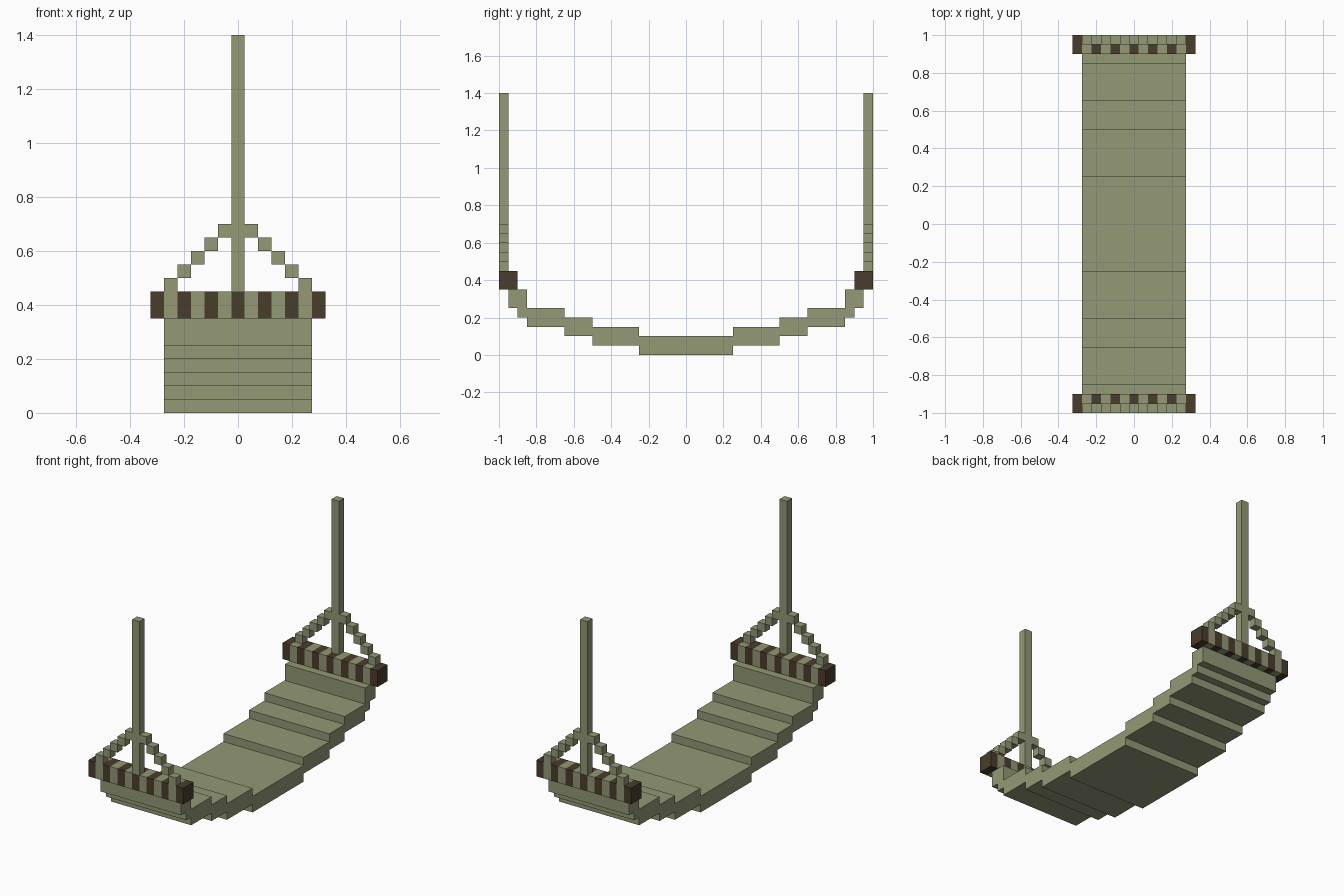
import bpy, bmesh
from mathutils import Vector

if "Cube" in bpy.data.objects:
    bpy.data.objects.remove(bpy.data.objects["Cube"])

def material(name, rgb):
    m = bpy.data.materials.new(name)
    m.diffuse_color = (*rgb, 1)
    m.use_nodes = True
    m.node_tree.nodes["Principled BSDF"].inputs["Base Color"].default_value = m.diffuse_color
    return m

CLOTH = material("olive cloth", (0.292, 0.320, 0.180))
WOOD = material("dark wood", (0.067, 0.047, 0.025))
U = 0.05  # block size

def finish(name, bm, *mats):
    bmesh.ops.recalc_face_normals(bm, faces=bm.faces)
    me = bpy.data.meshes.new(name)
    bm.to_mesh(me)
    bm.free()
    for m in mats:
        me.materials.append(m)
    ob = bpy.data.objects.new(name, me)
    bpy.context.collection.objects.link(ob)
    return ob

def add_box(bm, lo, hi):
    lo, hi = Vector(lo), Vector(hi)
    vs = bmesh.ops.create_cube(bm, size=1)["verts"]
    for v in vs:
        v.co = (lo + hi) / 2 + v.co * (hi - lo)

# Hammock bed: stepped side profile, mirrored in y and extruded across x
lower = [(0.25, 0), (0.25, .05), (.5, .05), (.5, .1), (.65, .1), (.65, .15),
         (.85, .15), (.85, .2), (.9, .2), (.9, .25), (.95, .25), (.95, .35)]
upper = [(.85, .35), (.85, .25), (.65, .25), (.65, .2), (.5, .2), (.5, .15),
         (.25, .15), (.25, .1)]
half = lower + upper
profile = half + [(-y, z) for y, z in reversed(half)]
bm = bmesh.new()
face = bm.faces.new([bm.verts.new((-0.275, y, z)) for y, z in profile])
ext = bmesh.ops.extrude_face_region(bm, geom=[face])["geom"]
bmesh.ops.translate(bm, vec=(0.55, 0, 0),
                    verts=[g for g in ext if isinstance(g, bmesh.types.BMVert)])
finish("hammock_bed", bm, CLOTH)

for side, s in (("front", -1), ("back", 1)):
    # Spreader bar with alternating wood and cloth wraps
    bm = bmesh.new()
    add_box(bm, (-0.325, s * 0.95 - U, 0.35), (0.325, s * 0.95 + U, 0.45))
    for i in range(1, 13):
        bmesh.ops.bisect_plane(bm, geom=bm.verts[:] + bm.edges[:] + bm.faces[:],
                               plane_co=(-0.325 + i * U, 0, 0), plane_no=(1, 0, 0))
    for f in bm.faces:
        cell = int((f.calc_center_median().x + 0.325) / U)
        f.material_index = 1 if min(cell, 12) % 2 == 0 else 0
    finish(side + "_spreader_bar", bm, CLOTH, WOOD)

    # Hanging rope
    y0, y1 = s * 0.975 - U / 2, s * 0.975 + U / 2
    bm = bmesh.new()
    add_box(bm, (-U / 2, y0, 0.45), (U / 2, y1, 1.4))
    finish(side + "_hanging_rope", bm, CLOTH)

    # Stepped bridle ropes from the bar ends up to the hanging rope
    bm = bmesh.new()
    for m in (-1, 1):
        for i in range(5):
            x, z = m * (0.25 - i * U), 0.45 + i * U
            add_box(bm, (x - U / 2, y0, z), (x + U / 2, y1, z + U))
    finish(side + "_bridle_ropes", bm, CLOTH)
